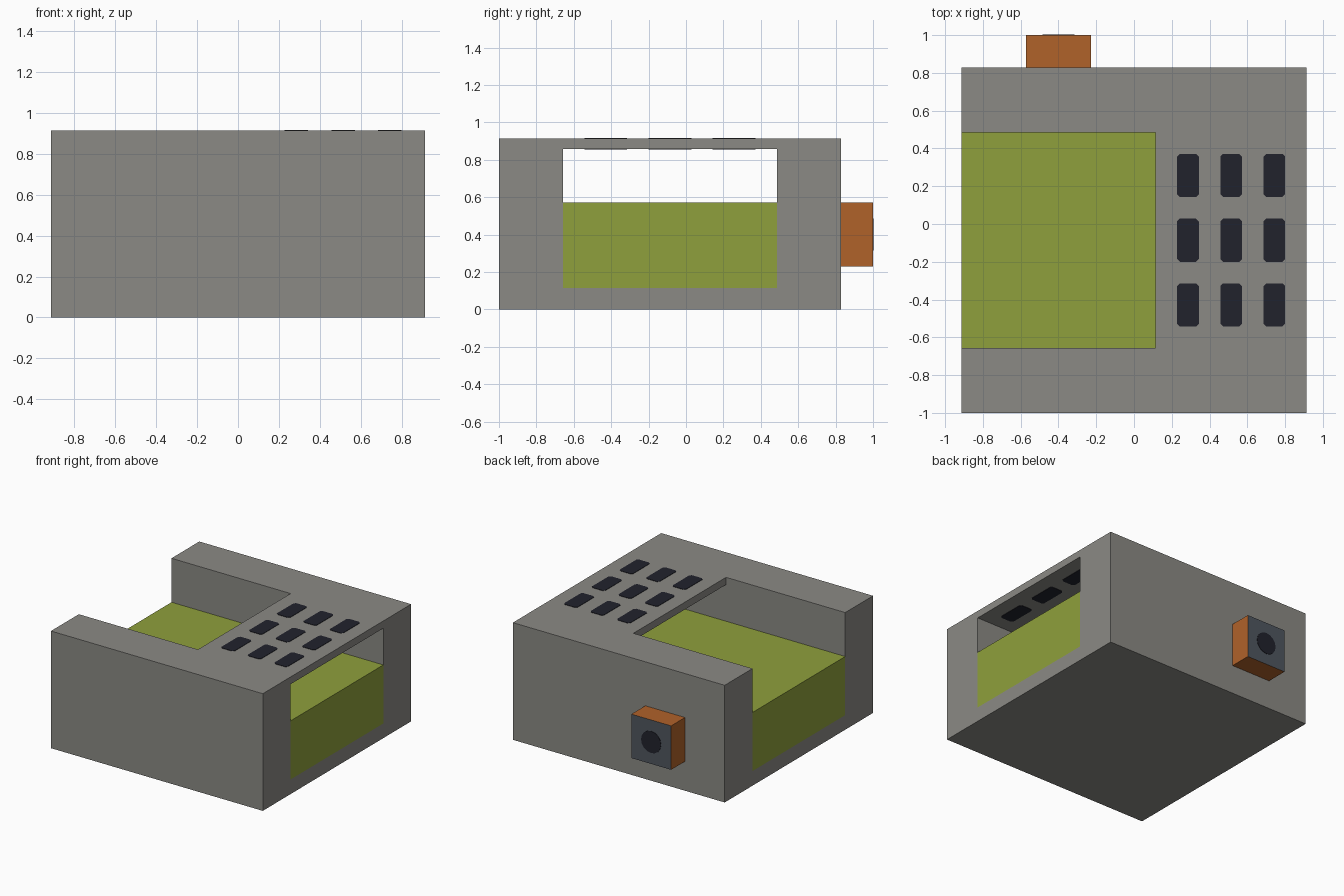
import bpy, bmesh, math
from mathutils import Vector

if "Cube" in bpy.data.objects:
    bpy.data.objects.remove(bpy.data.objects["Cube"], do_unlink=True)

U = 2 / 70  # base module: body is 64 x 64 x 32 modules


def material(name, r, g, b):
    """Flat material from 8-bit display values, stored as linear."""
    lin = [((c / 255 + 0.055) / 1.055) ** 2.4 for c in (r, g, b)] + [1]
    m = bpy.data.materials.new(name)
    m.use_nodes = True
    m.diffuse_color = lin
    m.node_tree.nodes["Principled BSDF"].inputs["Base Color"].default_value = lin
    return m


GREY = material("warm grey casing", 139, 138, 133)
GREEN = material("olive green", 143, 160, 60)
ORANGE = material("copper orange", 176, 98, 42)
SLATE = material("slate plate", 80, 86, 95)
DARK = material("near black", 33, 34, 44)


def prism(name, points, depth, mat):
    """Extrude a flat outline of 3D points along the depth vector."""
    bm = bmesh.new()
    face = bm.faces.new([bm.verts.new(p) for p in points])
    ext = bmesh.ops.extrude_face_region(bm, geom=[face], use_keep_orig=True)
    moved = [v for v in ext["geom"] if isinstance(v, bmesh.types.BMVert)]
    bmesh.ops.translate(bm, vec=Vector(depth), verts=moved)
    bmesh.ops.recalc_face_normals(bm, faces=bm.faces)
    me = bpy.data.meshes.new(name)
    bm.to_mesh(me)
    bm.free()
    me.materials.append(mat)
    ob = bpy.data.objects.new(name, me)
    bpy.context.collection.objects.link(ob)
    return ob


def box(name, x, y, z, mat):
    pts = [(x[0], y[0], z[0]), (x[1], y[0], z[0]), (x[1], y[1], z[0]), (x[0], y[1], z[0])]
    return prism(name, pts, (0, 0, z[1] - z[0]), mat)


W, H = 32 * U, 32 * U
BACK = -1 + 64 * U
CH0, CH1 = -1 + 12 * U, -1 + 52 * U   # channel walls
FLOOR, DECK, DECK_X = 4 * U, 30 * U, 4 * U

# Casing with a channel across it, bridged by a thin deck on the left
casing = box("casing", (-W, W), (-1, BACK), (0, H), GREY)
outline = [(-1, FLOOR), (1, FLOOR), (1, DECK), (DECK_X, DECK), (DECK_X, 1), (-1, 1)]
cutter = prism("channel_cutter", [(x, CH0, z) for x, z in outline], (0, CH1 - CH0, 0), GREY)
cutter.hide_render = True
cut = casing.modifiers.new("channel", "BOOLEAN")
cut.operation, cut.solver, cut.object = "DIFFERENCE", "EXACT", cutter
bpy.context.view_layer.objects.active = casing
bpy.ops.object.modifier_apply(modifier=cut.name)
bpy.data.objects.remove(cutter, do_unlink=True)

# Green bed filling the lower channel
box("green_bed", (-W, W), (CH0, CH1), (FLOOR, 20 * U), GREEN)

# Deck vents, seen on both faces of the deck
hx, hy, c, t = 2 * U, 4 * U, 0.5 * U, 0.003
corner = [(hx - c, -hy), (hx, c - hy), (hx, hy - c), (hx - c, hy)]
shape = corner + [(-x, -y) for x, y in corner]
for i in range(3):
    for j in range(3):
        cx, cy = (10 + 8 * i) * U, (9 - 12 * j) * U
        for side, z in (("top", H), ("under", DECK - t)):
            prism(f"vent_{side}_{i}_{j}", [(cx + x, cy + y, z) for x, y in shape], (0, 0, t), DARK)

# Rear socket: orange block, slate end face, dark round hole
socket = box("socket", (-20 * U, -8 * U), (BACK, 1), (8 * U, 20 * U), ORANGE)
socket.data.materials.append(SLATE)
for f in socket.data.polygons:
    if f.normal.y > 0.9:
        f.material_index = 1
ring = [k * math.tau / 16 for k in range(16)]
prism("socket_hole", [((math.cos(a) * 3 - 14) * U, 1, (math.sin(a) * 3 + 14) * U) for a in ring],
      (0, t, 0), DARK)
